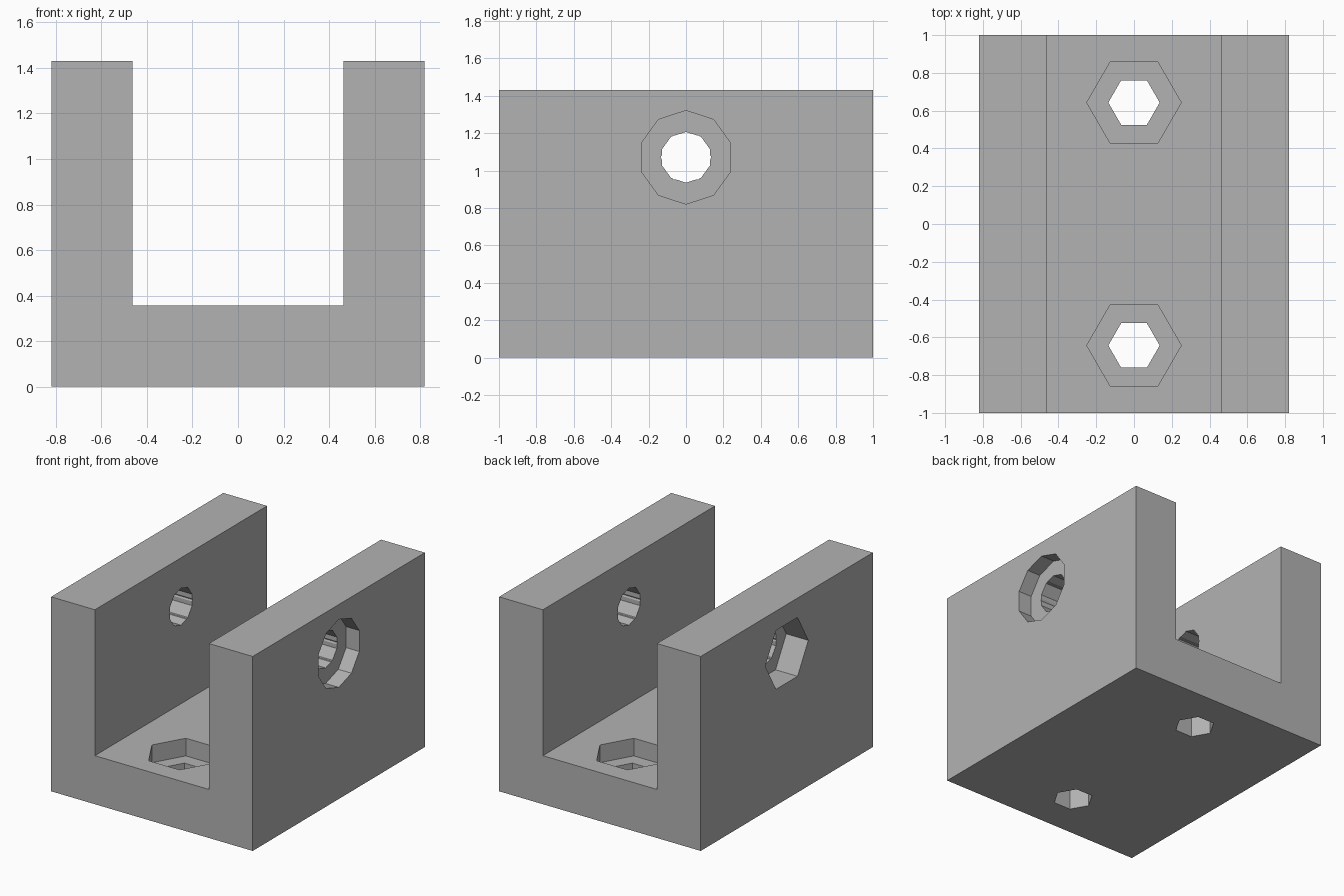
import bpy, bmesh, math
from mathutils import Vector

if "Cube" in bpy.data.objects:
    bpy.data.objects.remove(bpy.data.objects["Cube"])

HALF_X, HALF_Y, HEIGHT = 0.82, 1.0, 1.43
INNER_X, FLOOR = 0.464, 0.357
PIN_Z, BOLT_Y = 1.071, 0.643
HOLE_R, BORE_R = 0.136, 0.25

grey = bpy.data.materials.new("light_grey")
grey.diffuse_color = (0.45, 0.45, 0.45, 1)
grey.use_nodes = True
grey.node_tree.nodes["Principled BSDF"].inputs["Base Color"].default_value = grey.diffuse_color


def prism(name, ring, sweep):
    """Solid made by sweeping a closed outline along a vector."""
    bm = bmesh.new()
    face = bm.faces.new([bm.verts.new(p) for p in ring])
    top = bmesh.ops.extrude_face_region(bm, geom=[face])
    verts = [v for v in top["geom"] if isinstance(v, bmesh.types.BMVert)]
    bmesh.ops.translate(bm, verts=verts, vec=Vector(sweep))
    bmesh.ops.recalc_face_normals(bm, faces=bm.faces)
    mesh = bpy.data.meshes.new(name)
    bm.to_mesh(mesh)
    bm.free()
    mesh.materials.append(grey)
    obj = bpy.data.objects.new(name, mesh)
    bpy.context.collection.objects.link(obj)
    return obj


def polygon(radius, sides, start):
    return [(radius * math.cos(start + math.tau * i / sides),
             radius * math.sin(start + math.tau * i / sides)) for i in range(sides)]


def cut(target, name, ring, sweep):
    cutter = prism(name, ring, sweep)
    mod = target.modifiers.new(name, 'BOOLEAN')
    mod.operation = 'DIFFERENCE'
    mod.solver = 'EXACT'
    mod.object = cutter
    bpy.context.view_layer.objects.active = target
    bpy.ops.object.modifier_apply(modifier=name)
    bpy.data.objects.remove(cutter)


# U-shaped bracket body
profile = [(-HALF_X, 0), (HALF_X, 0), (HALF_X, HEIGHT), (INNER_X, HEIGHT),
           (INNER_X, FLOOR), (-INNER_X, FLOOR), (-INNER_X, HEIGHT), (-HALF_X, HEIGHT)]
bracket = prism("u_bracket", [(x, -HALF_Y, z) for x, z in profile], (0, 2 * HALF_Y, 0))


# Crosswise holes through both walls: hexagonal from the left, ten-sided from the right
def cross_cut(name, radius, sides, start, x, length):
    ring = [(x, a, PIN_Z + b) for a, b in polygon(radius, sides, start)]
    cut(bracket, name, ring, (length, 0, 0))


cross_cut("pin_hole_hex", HOLE_R, 6, 0, -1, 2)
cross_cut("pin_hole_round", HOLE_R, 10, math.pi / 2, -1.1, 2.2)
cross_cut("nut_pocket", BORE_R, 6, 0, -1, 1 - HALF_X + 0.179)
cross_cut("head_pocket", BORE_R, 10, math.pi / 2, HALF_X - 0.107, 0.4)

# Floor bolt holes with hexagonal pockets
for y in (-BOLT_Y, BOLT_Y):
    for name, radius, z in (("bolt_hole", HOLE_R, -0.2), ("bolt_pocket", BORE_R, FLOOR - 0.13)):
        ring = [(a, y + b, z) for a, b in polygon(radius, 6, 0)]
        cut(bracket, name, ring, (0, 0, 0.7))
